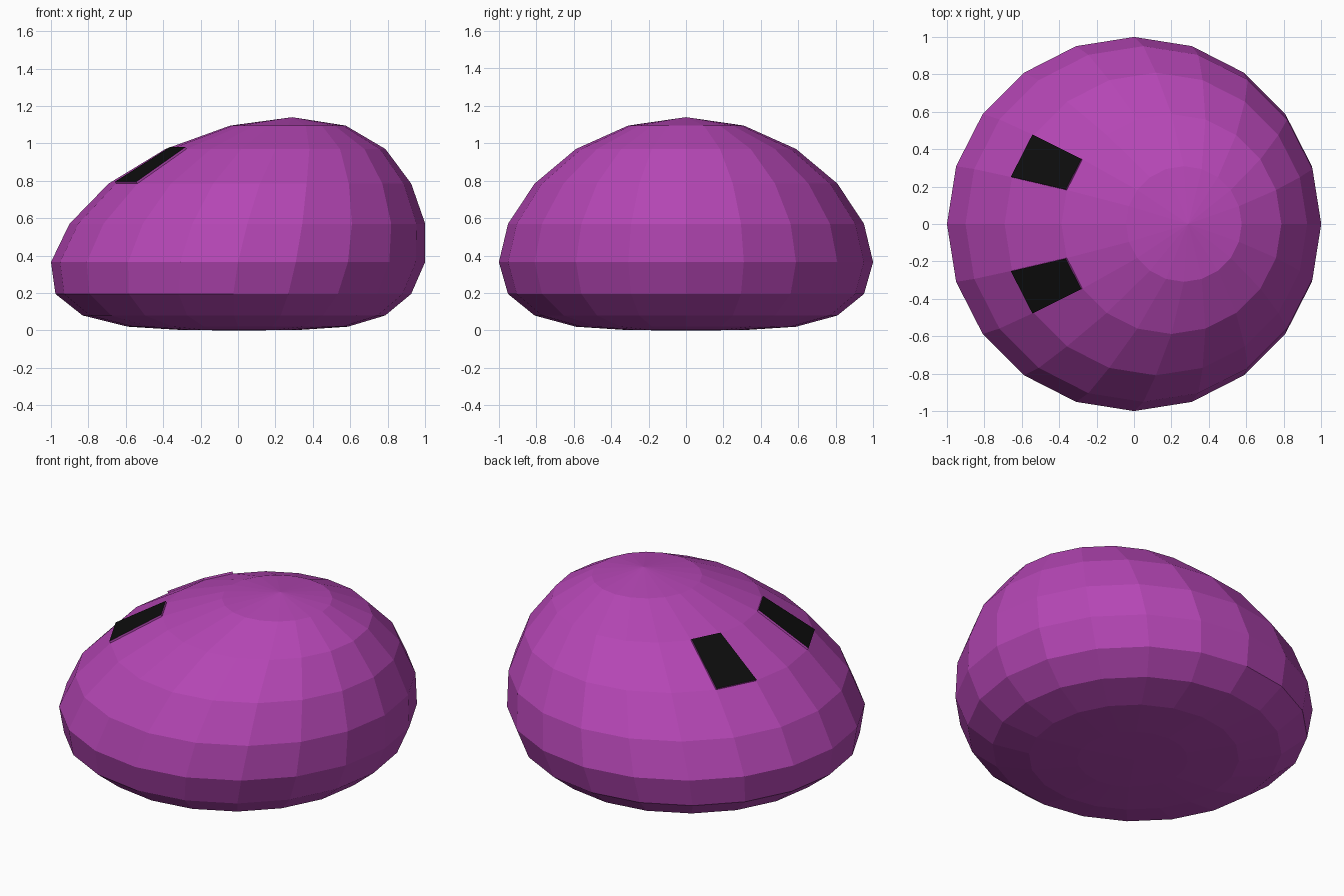
import bpy, bmesh, math
from mathutils import Vector

if "Cube" in bpy.data.objects:
    bpy.data.objects.remove(bpy.data.objects["Cube"])

SEGMENTS = 20


def material(name, color):
    m = bpy.data.materials.new(name)
    m.diffuse_color = (*color, 1)
    m.use_nodes = True
    m.node_tree.nodes["Principled BSDF"].inputs["Base Color"].default_value = m.diffuse_color
    return m


purple = material("purple", (0.46, 0.061, 0.46))
black = material("black", (0.004, 0.004, 0.004))

# Rings of the squashed, leaning dome: radius, height, x shift
rings = [(0.309, 0.002, 0.01), (0.588, 0.02, 0.0), (0.809, 0.08, -0.022),
         (0.951, 0.195, -0.025), (1.0, 0.365, 0.0), (0.951, 0.57, 0.05),
         (0.809, 0.785, 0.117), (0.588, 0.97, 0.2), (0.309, 1.095, 0.267)]

bm = bmesh.new()
loops = []
for r, z, x in rings:
    angles = [2 * math.pi * i / SEGMENTS for i in range(SEGMENTS)]
    loops.append([bm.verts.new((x + r * math.cos(a), r * math.sin(a), z)) for a in angles])
bottom = bm.verts.new((0, 0, 0))
top = bm.verts.new((0.29, 0, 1.14))

# Body sides and pole caps; eye faces are picked by ring and segment
eyes = []
for i in range(SEGMENTS):
    j = (i + 1) % SEGMENTS
    for k, (a, b) in enumerate(zip(loops, loops[1:])):
        face = bm.faces.new((a[i], a[j], b[j], b[i]))
        if k == 6 and i in (8, 11):
            eyes.append(face)
    bm.faces.new((bottom, loops[0][j], loops[0][i]))
    bm.faces.new((top, loops[-1][i], loops[-1][j]))
bm.normal_update()

# Eyes: slightly raised black panels
for face in eyes:
    offset = face.normal * 0.012
    result = bmesh.ops.extrude_discrete_faces(bm, faces=[face])["faces"][0]
    corners = list(result.verts)
    base = [bm.verts.new(v.co) for v in corners]
    bmesh.ops.translate(bm, verts=corners, vec=offset)
    result.material_index = 1
    for n in range(4):
        m = (n + 1) % 4
        bm.faces.new((base[n], base[m], corners[m], corners[n])).material_index = 1
bmesh.ops.remove_doubles(bm, verts=bm.verts, dist=0.0001)
bm.normal_update()

mesh = bpy.data.meshes.new("body")
bm.to_mesh(mesh)
bm.free()
mesh.materials.append(purple)
mesh.materials.append(black)
body = bpy.data.objects.new("body_with_eyes", mesh)
bpy.context.collection.objects.link(body)
